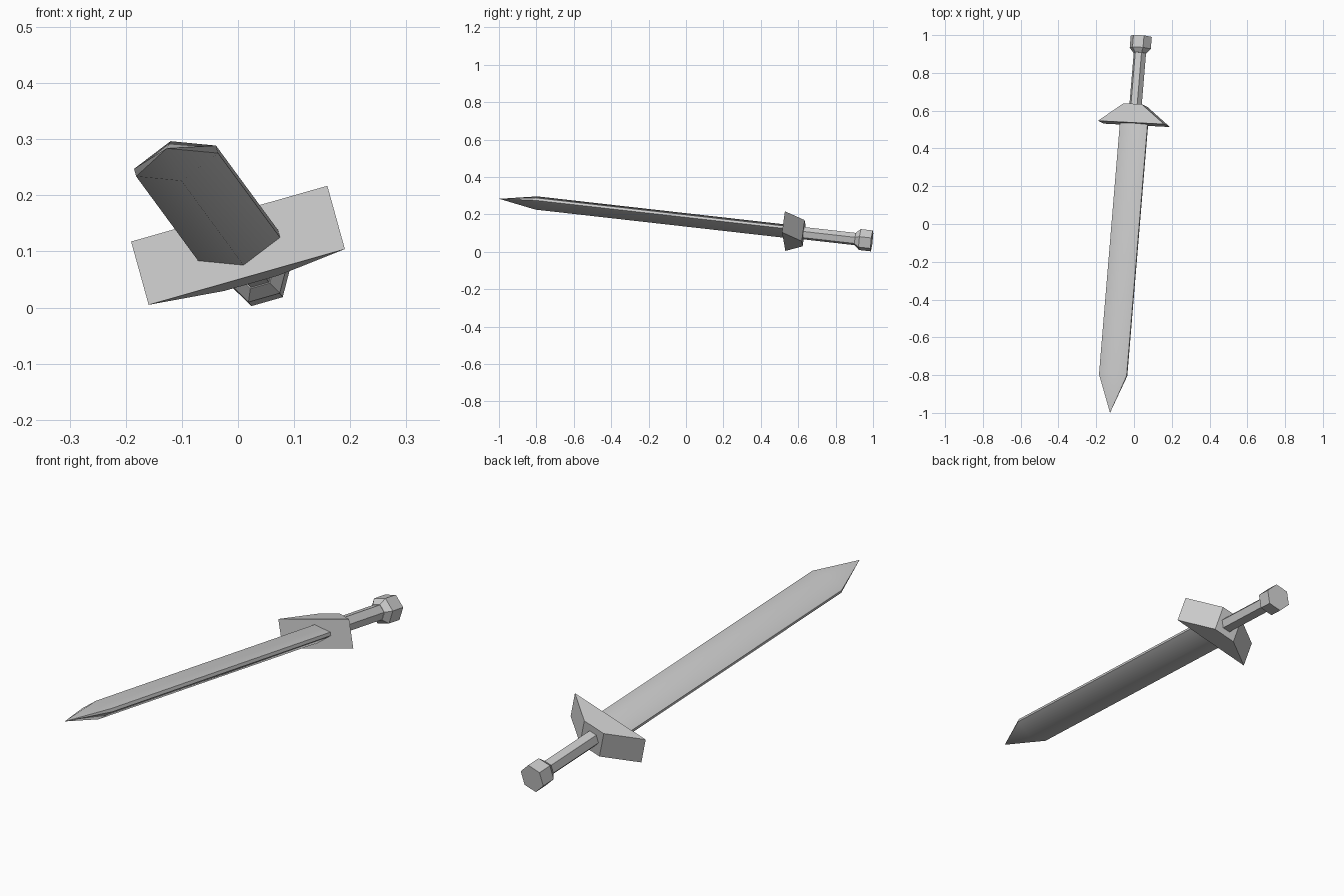
import bpy, bmesh, math
from mathutils import Vector, Matrix

old = bpy.data.objects.get("Cube")
if old:
    bpy.data.objects.remove(old, do_unlink=True)

steel = bpy.data.materials.new("grey_steel")
steel.use_nodes = True
GREY = (0.6, 0.6, 0.6, 1)
steel.diffuse_color = GREY
steel.node_tree.nodes["Principled BSDF"].inputs["Base Color"].default_value = GREY

# Sword frame: x across the guard, y from blade to pommel, z through the blade
along = Vector((0.083, 1, -0.113)).normalized()
across = Vector((0.35, 0, 0.097))
across = (across - along * across.dot(along)).normalized()
through = across.cross(along)
pose = Matrix((across, along, through)).transposed().to_4x4()
pose.translation = (0, 0.53, 0.111)


def loft(name, sections, smooth=False):
    """Join (distance, outline) sections along the sword; a lone point closes to a tip."""
    bm = bmesh.new()
    rings = [[bm.verts.new((x, d, z)) for x, z in pts] for d, pts in sections]
    for a, b in zip(rings, rings[1:]):
        n = max(len(a), len(b))
        for i in range(n):
            j = (i + 1) % n
            if len(a) == 1:
                bm.faces.new((a[0], b[j], b[i]))
            else:
                bm.faces.new((a[i], a[j], b[j], b[i]))
    for ring in (rings[0], rings[-1]):
        if len(ring) > 2:
            bm.faces.new(ring)
    bmesh.ops.recalc_face_normals(bm, faces=bm.faces)
    mesh = bpy.data.meshes.new(name)
    bm.to_mesh(mesh)
    bm.free()
    mesh.materials.append(steel)
    obj = bpy.data.objects.new(name, mesh)
    bpy.context.collection.objects.link(obj)
    obj.matrix_world = pose
    if smooth:
        bpy.ops.object.select_all(action='DESELECT')
        obj.select_set(True)
        bpy.context.view_layer.objects.active = obj
        bpy.ops.object.shade_smooth_by_angle(angle=math.radians(46))
    return obj


def hexagon(r):
    return [(r * math.cos(k * math.pi / 3), r * math.sin(k * math.pi / 3)) for k in range(6)]


def rectangle(w, h):
    return [(-w, -h), (w, -h), (w, h), (-w, h)]


# Blade: ridged section with thin flat edges, drawn to a point
W, EDGE, RIDGE = 0.076, 0.007, 0.037
section = [(-W, -EDGE), (0, -RIDGE), (W, -EDGE), (W, EDGE), (0, RIDGE), (-W, EDGE)]
loft("blade", [(-1.545, [(0, 0)]), (-1.343, section), (0.0, section)], smooth=True)

# Guard: wide face towards the blade, narrowing to the grip
loft("guard", [(0.0, rectangle(0.182, 0.059)), (0.1, rectangle(0.05, 0.059))])

# Grip and pommel: six sided
loft("grip", [(0.095, hexagon(0.034)), (0.39, hexagon(0.034))])
loft("pommel", [(0.379, hexagon(0.036)), (0.404, hexagon(0.058)), (0.468, hexagon(0.058))])
